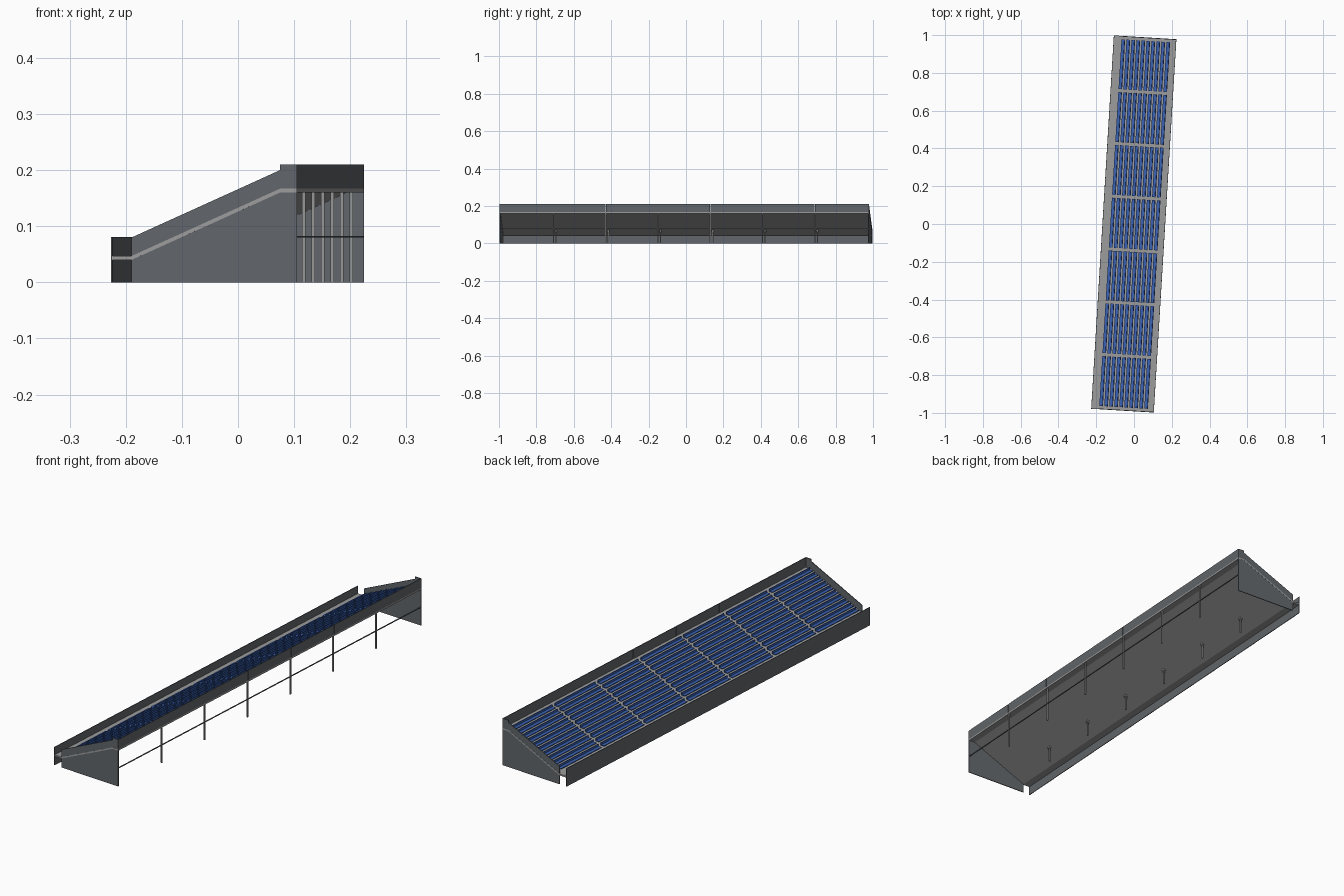
import bpy
import bmesh
import math

TILT = math.radians(-3.47)   # whole stand is turned slightly about z
HALF = 0.99                  # half length
BACK = 0.165                 # half depth
SLOPE_START, SLOPE_END = -0.13, 0.135
RISE = 0.12
BLOCKS = 7
PITCH = 2 * 0.98 / BLOCKS
ROWS = 10

cube = bpy.data.objects.get("Cube")
if cube:
    bpy.data.objects.remove(cube, do_unlink=True)


def make_material(name, rgb):
    linear = [((c / 255 + 0.055) / 1.055) ** 2.4 for c in rgb]
    mat = bpy.data.materials.new(name)
    mat.use_nodes = True
    mat.diffuse_color = (*linear, 1)
    mat.node_tree.nodes["Principled BSDF"].inputs["Base Color"].default_value = (*linear, 1)
    return mat


slate = make_material("slate panel", (98, 103, 107))
concrete = make_material("grey deck", (156, 156, 156))
blue = make_material("seat blue", (58, 98, 180))
steel = make_material("steel grey", (150, 150, 150))


def prism(bm, profile, v0, v1):
    """Extrude a (depth, height) outline along the length of the stand."""
    face = bm.faces.new([bm.verts.new((u, v0, z)) for u, z in profile])
    ext = bmesh.ops.extrude_face_region(bm, geom=[face])
    moved = [g for g in ext["geom"] if isinstance(g, bmesh.types.BMVert)]
    bmesh.ops.translate(bm, verts=moved, vec=(0, v1 - v0, 0))


def rect(u0, u1, z0, z1):
    return [(u0, z0), (u1, z0), (u1, z1), (u0, z1)]


def build(name, mat, prisms):
    bm = bmesh.new()
    for profile, v0, v1 in prisms:
        prism(bm, profile, v0, v1)
    bmesh.ops.recalc_face_normals(bm, faces=bm.faces)
    mesh = bpy.data.meshes.new(name)
    bm.to_mesh(mesh)
    bm.free()
    mesh.materials.append(mat)
    obj = bpy.data.objects.new(name, mesh)
    obj.rotation_euler.z = TILT
    bpy.context.collection.objects.link(obj)
    return obj


def deck_height(u):
    t = (u - SLOPE_START) / (SLOPE_END - SLOPE_START)
    return 0.047 + RISE * min(max(t, 0), 1)


# Sloping deck with a flat walkway at the bottom and the top
line = [-BACK, SLOPE_START, SLOPE_END, BACK]
deck = [(u, deck_height(u)) for u in line]
deck += [(u, deck_height(u) - 0.007) for u in reversed(line)]
build("deck", concrete, [(deck, -HALF, HALF)])

# Solid end walls following the slope
end_outline = [(SLOPE_START, 0), (SLOPE_START, 0.08), (SLOPE_END, 0.2),
               (SLOPE_END, 0.21), (BACK, 0.21), (BACK, 0)]
for name, side in (("front_end_wall", -1), ("rear_end_wall", 1)):
    build(name, slate, [(end_outline, side * (HALF - 0.004), side * (HALF - 0.0005))])

# Low wall before the first row
build("low_wall", slate, [(rect(-BACK - 0.002, -BACK + 0.001, 0, 0.081), -HALF, HALF)])

# High wall behind the last row, in panels
edges = [-HALF] + [(i - BLOCKS / 2) * PITCH for i in range(1, BLOCKS)] + [HALF]
build("back_wall_panels", slate,
      [(rect(BACK - 0.003, BACK, 0.167, 0.21), a + 0.001, b - 0.001)
       for a, b in zip(edges, edges[1:])])

# Benches with low backrests, in blocks between the aisles
benches = []
step = (SLOPE_END - SLOPE_START) / ROWS
for row in range(ROWS):
    u = SLOPE_START + row * step
    a, b = u + 0.005, u + 0.023
    z = deck_height(b) + 0.002
    bench = [(a, z), (b, z), (b + 0.001, z + 0.012), (b - 0.002, z + 0.012),
             (b - 0.003, z + 0.003), (a, z + 0.003)]
    for block in range(BLOCKS):
        v = (block - BLOCKS / 2) * PITCH
        benches.append((bench, v + 0.008, v + PITCH - 0.008))
build("benches", blue, benches)

# Support posts under the deck
post_lines = edges[1:-1]
W = 0.003
build("tall_posts", steel,
      [(rect(BACK - 0.008, BACK - 0.002, 0, 0.162), v - W, v + W) for v in post_lines])
short = -0.06
top = deck_height(short) - 0.006
build("short_posts", steel,
      [(rect(short - W, short + W, 0, top), v - W, v + W) for v in post_lines])
build("short_post_caps", steel,
      [(rect(short - 0.006, short + 0.006, top - 0.008, top), v - 0.006, v + 0.006)
       for v in post_lines])

# Rail tying the tall posts together
build("tie_rail", slate, [(rect(BACK - 0.004, BACK, 0.0795, 0.083), -HALF, HALF)])
